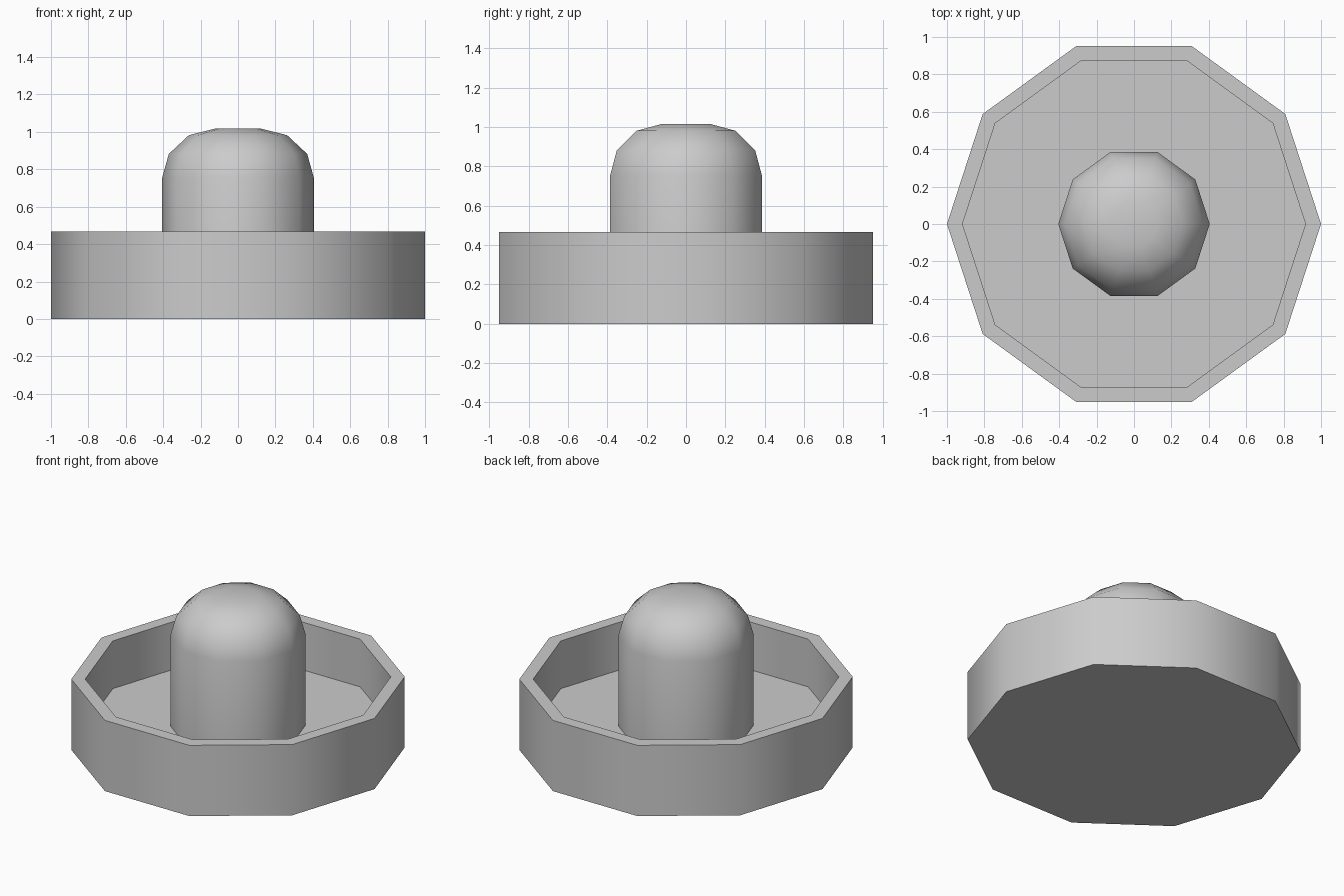
import bpy, bmesh
from math import cos, sin, pi, radians

if "Cube" in bpy.data.objects:
    bpy.data.objects.remove(bpy.data.objects["Cube"])

SIDES = 10


def lathe(name, profile):
    """Revolve (radius, z) points around z, capping both ends."""
    bm = bmesh.new()
    rings = [[bm.verts.new((r * cos(2 * pi * i / SIDES), r * sin(2 * pi * i / SIDES), z))
              for i in range(SIDES)] for r, z in profile]
    for a, b in zip(rings, rings[1:]):
        for i in range(SIDES):
            j = (i + 1) % SIDES
            bm.faces.new((a[i], a[j], b[j], b[i]))
    bm.faces.new(rings[0][::-1])
    bm.faces.new(rings[-1])
    bmesh.ops.recalc_face_normals(bm, faces=bm.faces)
    mesh = bpy.data.meshes.new(name)
    bm.to_mesh(mesh)
    bm.free()
    obj = bpy.data.objects.new(name, mesh)
    bpy.context.collection.objects.link(obj)
    bpy.ops.object.select_all(action='DESELECT')
    obj.select_set(True)
    bpy.context.view_layer.objects.active = obj
    bpy.ops.object.shade_smooth_by_angle(angle=radians(50))
    return obj


# Table game mallet: one continuous shell from base to knob
base = [(1.0, 0.0), (1.0, 0.468)]             # outer wall
recess = [(0.917, 0.468), (0.917, 0.152)]     # rim and inner wall
grip = [(0.405, 0.152), (0.405, 0.757),       # grip column and rounded top
        (0.37, 0.882), (0.263, 0.982), (0.126, 1.017)]
lathe("mallet", base + recess + grip)
